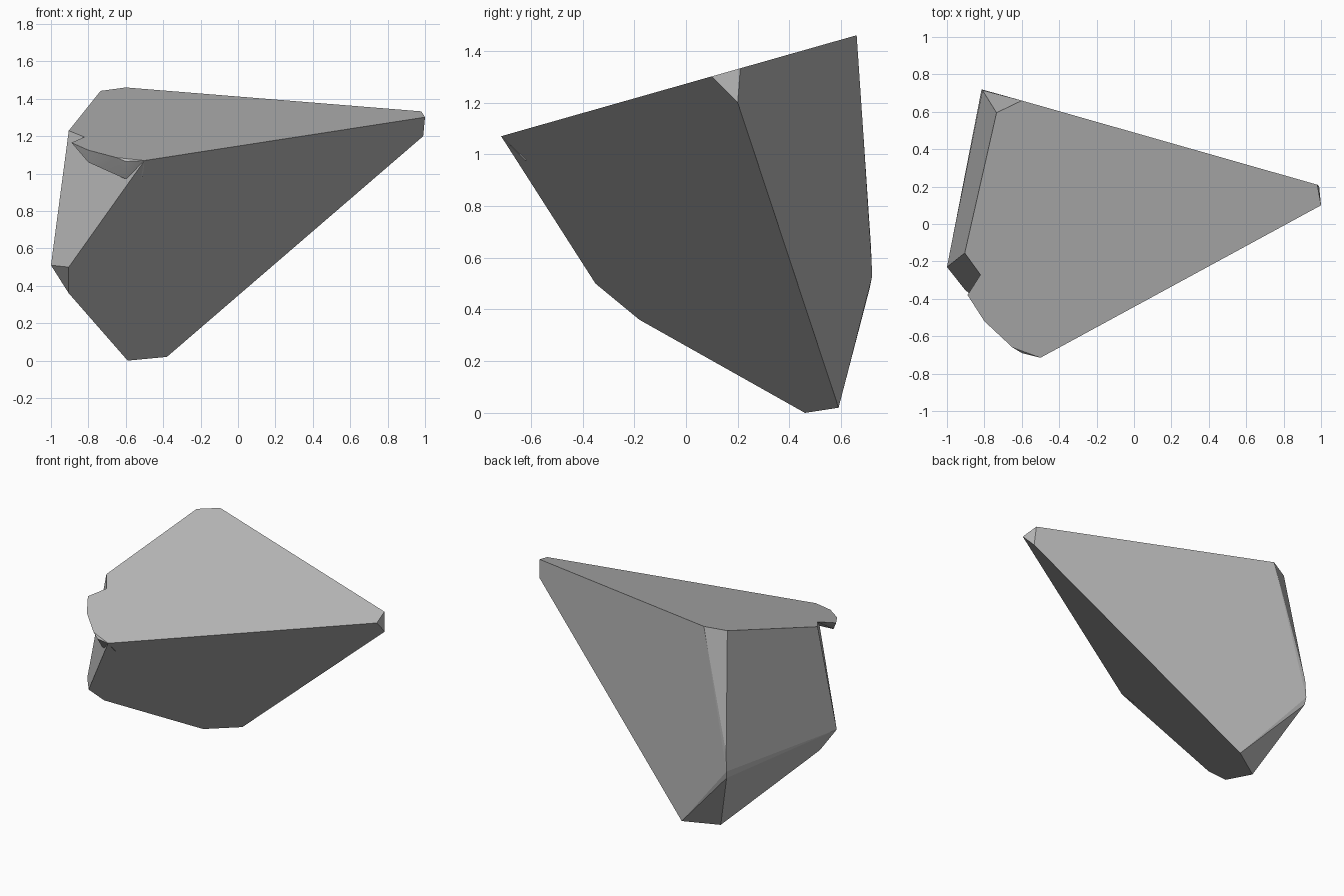
import bpy, bmesh
from math import radians

cube = bpy.data.objects.get("Cube")
if cube:
    bpy.data.objects.remove(cube, do_unlink=True)

# One stone grey for the whole rock
GREY = (0.5, 0.5, 0.5, 1.0)
stone = bpy.data.materials.new("stone_grey")
stone.use_nodes = True
stone.diffuse_color = GREY
stone.node_tree.nodes["Principled BSDF"].inputs["Base Color"].default_value = GREY


def top_z(y):
    """Height of the single sloping plane that forms the top of the rock."""
    return 1.07 + 0.284 * (y + 0.715)


def on_top(*points):
    return [(x, y, top_z(y)) for x, y in points]


def chiselled(name, corners, merge_angle):
    """Faceted solid spanning the corners, with nearly flat facets merged."""
    bm = bmesh.new()
    for corner in corners:
        bm.verts.new(corner)
    hull = bmesh.ops.convex_hull(bm, input=bm.verts)
    loose = [v for v in hull["geom_interior"] if isinstance(v, bmesh.types.BMVert)]
    bmesh.ops.delete(bm, geom=loose, context="VERTS")
    bmesh.ops.dissolve_limit(bm, angle_limit=radians(merge_angle),
                             verts=bm.verts, edges=bm.edges)
    bmesh.ops.recalc_face_normals(bm, faces=bm.faces)
    mesh = bpy.data.meshes.new(name)
    bm.to_mesh(mesh)
    bm.free()
    mesh.materials.append(stone)
    obj = bpy.data.objects.new(name, mesh)
    bpy.context.collection.objects.link(obj)
    return obj


# Main wedge-shaped body
top_rim = on_top((-0.50, -0.715), (1.0, 0.10), (0.98, 0.21),
                 (-0.60, 0.66), (-0.735, 0.595), (-0.905, -0.155))
right_tip = [(0.99, 0.20, 1.20)]
foot = [(-0.38, 0.59, 0.02), (-0.59, 0.46, 0.0)]
left_corner = [(-1.0, -0.23, 0.51), (-0.905, -0.35, 0.50), (-0.905, -0.18, 0.36)]
front_nick = [(-0.61, -0.60, 0.90)]
back_corner = [(-0.81, 0.715, 0.65), (-0.815, 0.72, 0.53), (-0.81, 0.71, 0.48)]
chiselled("rock_body",
          top_rim + right_tip + foot + left_corner + front_nick + back_corner, 4)

# Overhanging lip on the front left of the top, its root buried in the body
lip_rim = on_top((-0.82, -0.27), (-0.89, -0.38), (-0.80, -0.52),
                 (-0.65, -0.66), (-0.50, -0.715))
lip_under = [(-0.60, -0.69, 1.065), (-0.51, -0.62, 0.975),
             (-0.61, -0.62, 0.975), (-0.80, -0.48, 1.06)]
lip_root = [(-0.60, -0.45, 1.08)]
lip = chiselled("overhanging_lip", lip_rim + lip_under + lip_root, 2)

# Soften the shallow edges of the lip only
bpy.ops.object.select_all(action="DESELECT")
lip.select_set(True)
bpy.context.view_layer.objects.active = lip
bpy.ops.object.shade_smooth_by_angle(angle=radians(30))
